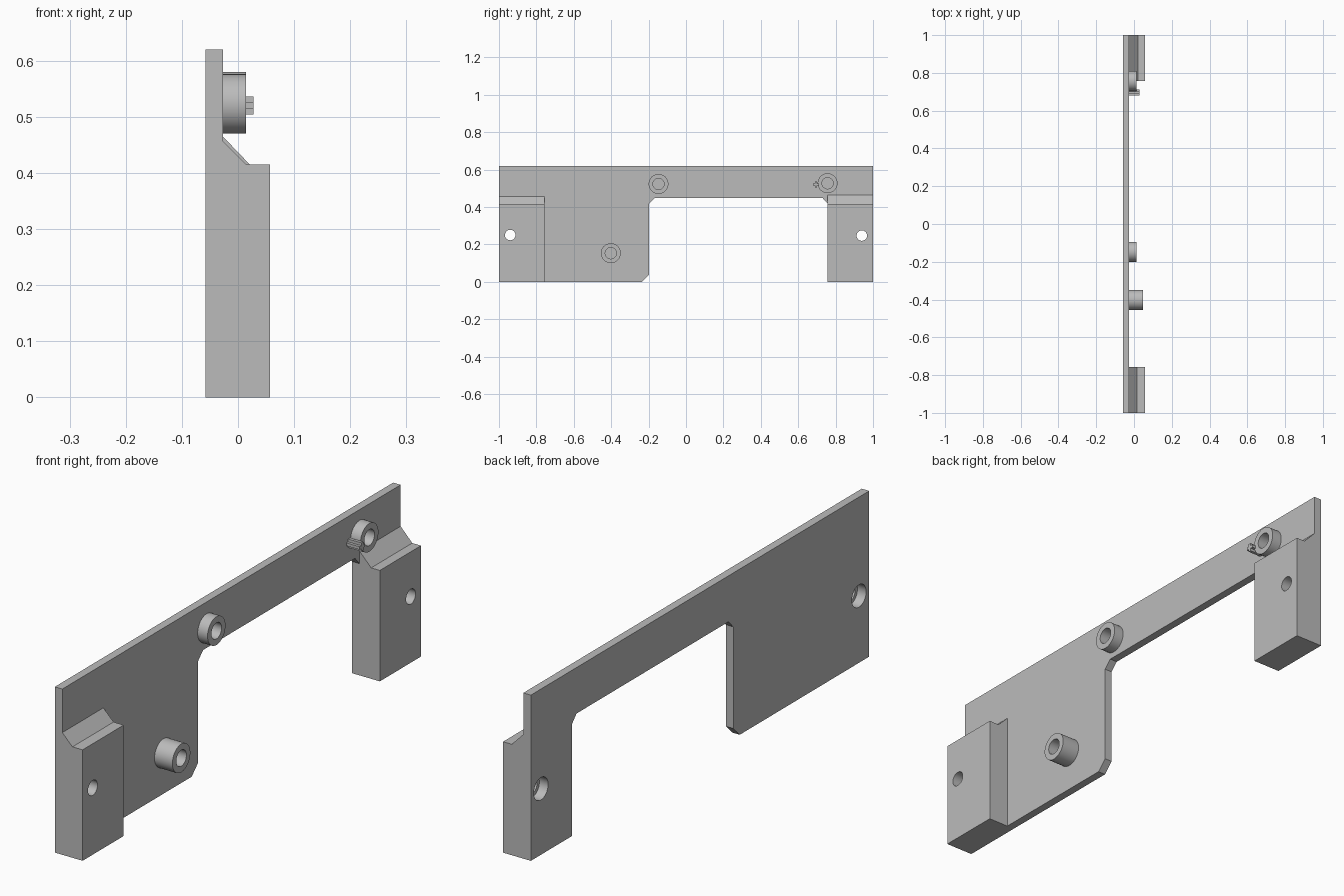
import bpy, bmesh, math
from mathutils import Vector, Matrix

cube = bpy.data.objects.get("Cube")
if cube:
    bpy.data.objects.remove(cube, do_unlink=True)

BACK, FACE, OUTER = -0.058, -0.027, 0.057   # x levels of the bracket

grey = bpy.data.materials.new("plain grey")
grey.use_nodes = True
colour = (0.5, 0.5, 0.5, 1)
grey.diffuse_color = colour
grey.node_tree.nodes["Principled BSDF"].inputs["Base Color"].default_value = colour


def finish(name, bm):
    bmesh.ops.recalc_face_normals(bm, faces=bm.faces[:])
    mesh = bpy.data.meshes.new(name)
    bm.to_mesh(mesh)
    bm.free()
    mesh.materials.append(grey)
    obj = bpy.data.objects.new(name, mesh)
    bpy.context.collection.objects.link(obj)
    return obj


def extrude(name, points, direction):
    """Extrude a closed 3D outline along a direction."""
    bm = bmesh.new()
    face = bm.faces.new([bm.verts.new(p) for p in points])
    ext = bmesh.ops.extrude_face_region(bm, geom=[face])
    moved = [g for g in ext["geom"] if isinstance(g, bmesh.types.BMVert)]
    bmesh.ops.translate(bm, verts=moved, vec=Vector(direction))
    return finish(name, bm)


def lathe_x(name, profile, y, z, steps=48):
    """Spin a closed (x, radius) profile about an axis along x."""
    bm = bmesh.new()
    verts = [bm.verts.new((x, y + r, z)) for x, r in profile]
    edges = [bm.edges.new((verts[i - 1], verts[i])) for i in range(len(verts))]
    bmesh.ops.spin(bm, geom=verts + edges, cent=(0, y, z), axis=(1, 0, 0),
                   angle=math.tau, steps=steps)
    bmesh.ops.remove_doubles(bm, verts=bm.verts[:], dist=0.00005)
    return finish(name, bm)


def rod_x(name, radius, x0, x1, y, z):
    bm = bmesh.new()
    place = Matrix.Translation(((x0 + x1) / 2, y, z)) @ Matrix.Rotation(math.pi / 2, 4, "Y")
    bmesh.ops.create_cone(bm, cap_ends=True, segments=48, radius1=radius,
                          radius2=radius, depth=x1 - x0, matrix=place)
    return finish(name, bm)


def smooth(obj):
    bpy.ops.object.select_all(action="DESELECT")
    obj.select_set(True)
    bpy.context.view_layer.objects.active = obj
    bpy.ops.object.shade_smooth_by_angle(angle=math.radians(30))


def combine(target, other, operation):
    """Apply a boolean and discard the helper."""
    mod = target.modifiers.new(operation, "BOOLEAN")
    mod.object, mod.operation, mod.solver = other, operation, "EXACT"
    other.hide_render = True
    bpy.context.view_layer.objects.active = target
    bpy.ops.object.modifier_apply(modifier=mod.name)
    bpy.data.objects.remove(other, do_unlink=True)


# Back plate with the chamfered cut-out
outline = [(-1, 0), (-0.235, 0), (-0.197, 0.038), (-0.197, 0.418), (-0.168, 0.448),
           (0.73, 0.448), (0.757, 0.418), (0.757, 0), (1, 0), (1, 0.62), (-1, 0.62)]
plate = extrude("mounting_plate", [(BACK, y, z) for y, z in outline], (FACE - BACK, 0, 0))

# End blocks with sloped tops
for name, y, width, slope_x, slope_z in (("front_block", -1, 0.243, 0.015, 0.457),
                                         ("rear_block", 0.757, 0.243, 0.021, 0.465)):
    section = [(FACE, 0), (OUTER, 0), (OUTER, 0.415), (slope_x, 0.415), (FACE, slope_z)]
    block = extrude(name, [(x, y, z) for x, z in section], (0, width, 0))
    combine(plate, block, "UNION")

# Screw holes, counterbored from the back
for y, z in ((-0.94, 0.25), (0.94, 0.247)):
    combine(plate, rod_x("hole_cutter", 0.028, -0.1, 0.1, y, z), "DIFFERENCE")
    combine(plate, rod_x("counterbore_cutter", 0.042, -0.1, -0.022, y, z), "DIFFERENCE")
smooth(plate)

# Hollow round bosses
for name, y, z, tip in (("middle_boss", -0.147, 0.523, 0.014),
                        ("rear_boss", 0.757, 0.527, 0.014),
                        ("lower_boss", -0.402, 0.153, 0.047)):
    ring = [(FACE, 0.03), (FACE, 0.053), (tip, 0.053), (tip, 0.03)]
    smooth(lathe_x(name, ring, y, z))

# Small cross-shaped locating pin
a, b = 0.0055, 0.016
quarter = [(b, -a), (b, a), (a, a)]
cross = []
for turn in range(4):
    spin = Matrix.Rotation(turn * math.pi / 2, 2)
    cross += [spin @ Vector(p) for p in quarter]
extrude("cross_pin", [(FACE, 0.695 + p.x, 0.52 + p.y) for p in cross], (0.028 - FACE, 0, 0))
